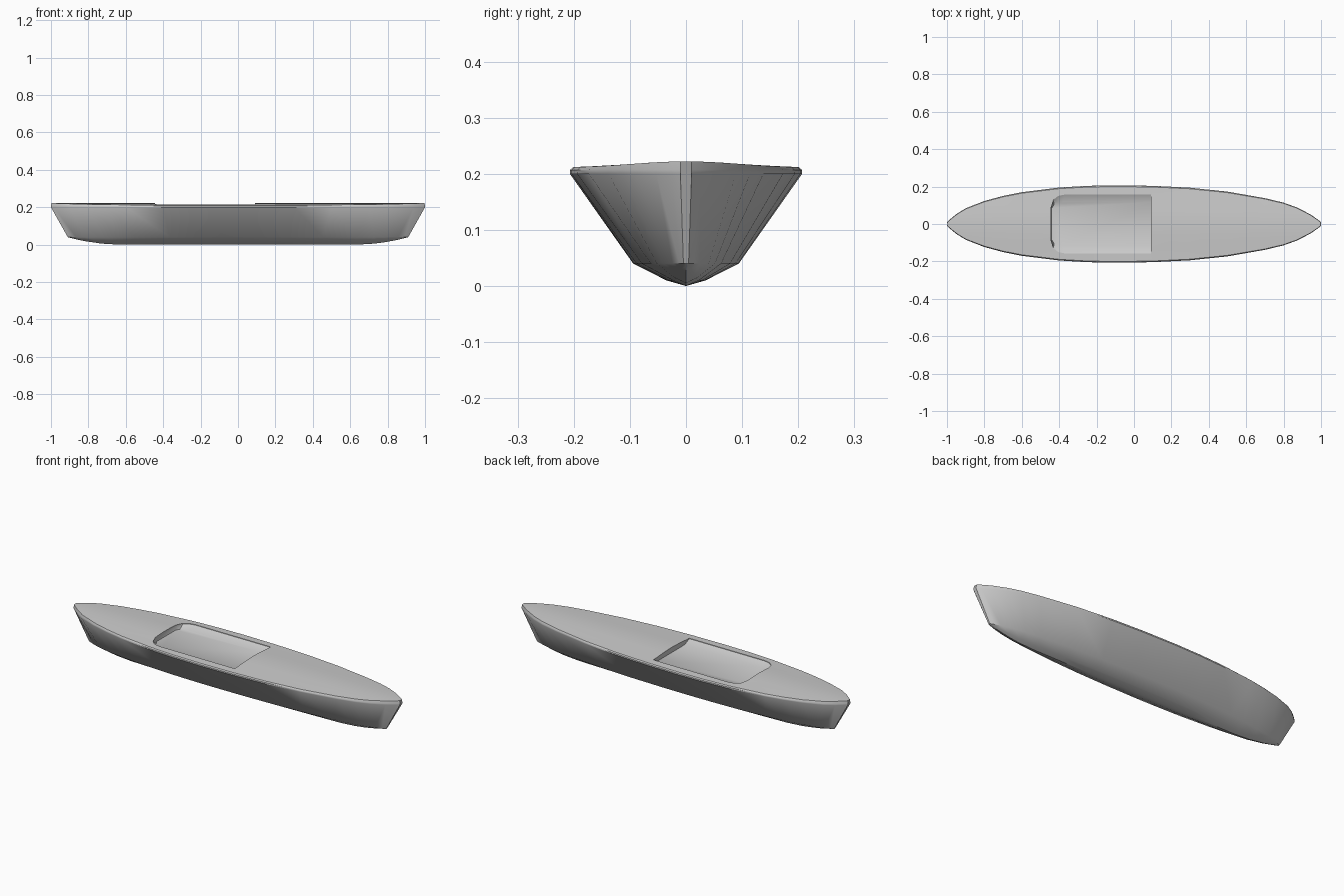
import bpy, bmesh, math

if "Cube" in bpy.data.objects:
    bpy.data.objects.remove(bpy.data.objects["Cube"])


def make_object(name, bm):
    bmesh.ops.recalc_face_normals(bm, faces=bm.faces[:])
    mesh = bpy.data.meshes.new(name)
    bm.to_mesh(mesh)
    bm.free()
    obj = bpy.data.objects.new(name, mesh)
    bpy.context.collection.objects.link(obj)
    return obj


def loft(name, rings):
    """Skin closed rings of equal length and cap both ends."""
    bm = bmesh.new()
    loops = [[bm.verts.new(p) for p in ring] for ring in rings]
    for a, b in zip(loops, loops[1:]):
        n = len(a)
        for i in range(n):
            j = (i + 1) % n
            bm.faces.new((a[i], a[j], b[j], b[i]))
    bm.faces.new(loops[0])
    bm.faces.new(loops[-1])
    return make_object(name, bm)


# Hull: half width of the gunwale at each station along x
stations = [(-1, .010), (-.985, .024), (-.95, .053), (-.9, .084), (-.8, .123),
            (-.7, .150), (-.6, .170), (-.4, .195), (-.25, .204), (-.1, .207),
            (.1, .204), (.3, .194), (.5, .173), (.7, .138), (.8, .114),
            (.87, .089), (.94, .053), (.98, .026), (1, .010)]


def hull_ring(x, w):
    xb = .91 * x
    chine = .455 * w
    keel = .04 * max(0, (abs(xb) - .62) / .29) ** 2

    def crown(f):
        y = f * w
        return (x * .997, y, .212 + .010 * (1 + math.cos(math.pi * y / .207)) / 2)

    half = [(xb, .37 * chine, keel + (.04 - keel) * .25),
            (xb, chine, .04),
            (x, w, .2), (x, w * .998, .207),
            crown(.97), crown(.66), crown(.33)]
    mirrored = [(px, -py, pz) for px, py, pz in reversed(half)]
    return [(xb, 0, keel)] + half + [crown(0)] + mirrored


hull = loft("hull", [hull_ring(x, w) for x, w in stations])

# Cockpit recess: sloped sides, rounded rear corners, square front
rim = [(.09, .157), (-.37, .157), (-.405, .15), (-.43, .13), (-.443, .09)]
floor = [(.09, .117), (-.38, .117), (-.405, .113), (-.428, .103), (-.44, .085)]


def cut_ring(half, z):
    pts = half + [(x, -y) for x, y in reversed(half)]
    return [(x, y, z) for x, y in pts]


cutter = loft("cockpit_cutter", [cut_ring(floor, .193), cut_ring(rim, .211),
                                 cut_ring(rim, .3)])
cutter.hide_render = True

cut = hull.modifiers.new("cockpit", 'BOOLEAN')
cut.operation = 'DIFFERENCE'
cut.solver = 'EXACT'
cut.object = cutter
bpy.context.view_layer.objects.active = hull
bpy.ops.object.select_all(action='DESELECT')
hull.select_set(True)
bpy.ops.object.modifier_apply(modifier=cut.name)
bpy.data.objects.remove(cutter)

bpy.ops.object.shade_smooth_by_angle(angle=math.radians(35))
